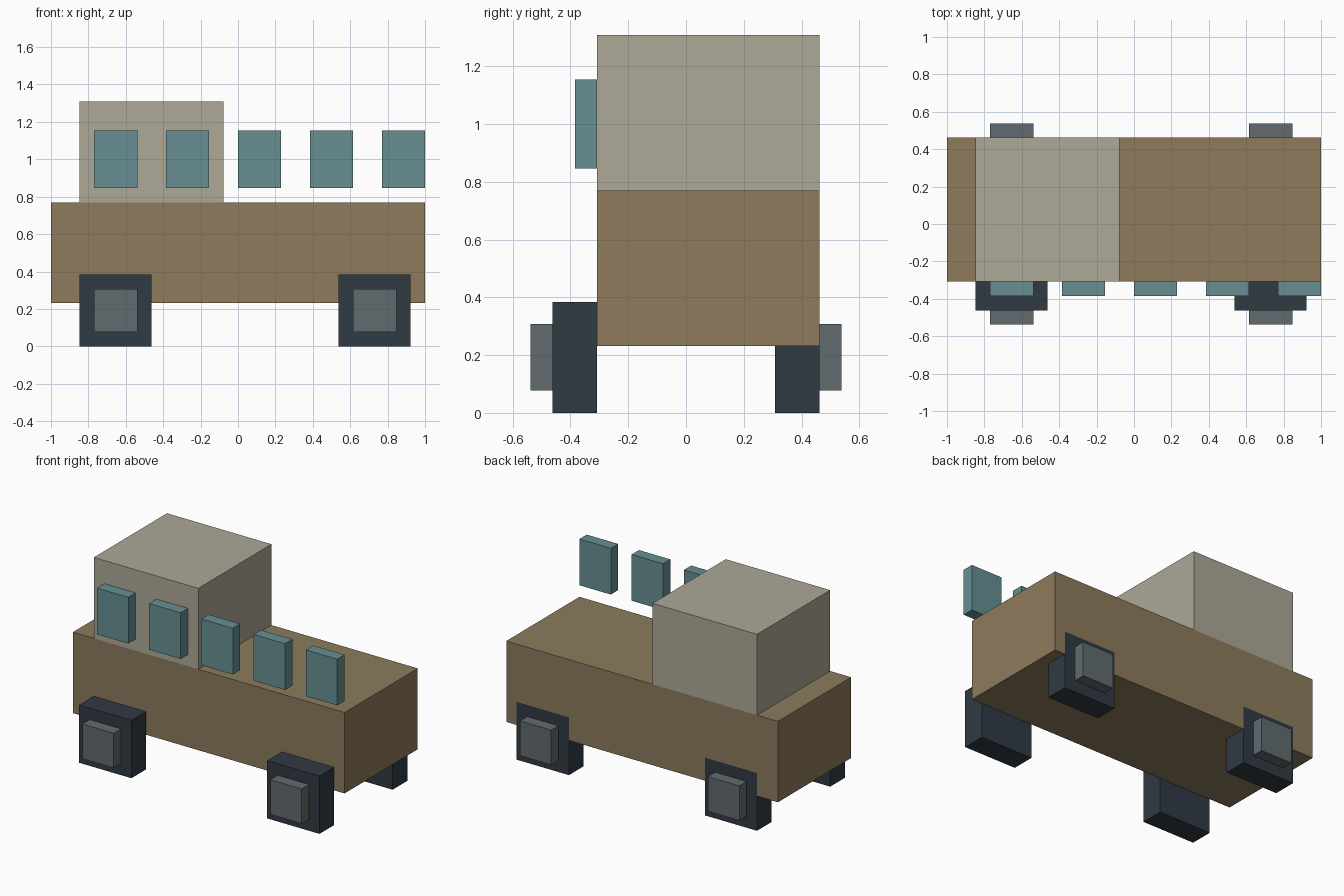
import bpy
import bmesh
from mathutils import Vector

if "Cube" in bpy.data.objects:
    bpy.data.objects.remove(bpy.data.objects["Cube"])

U = 1 / 13  # block grid unit: the vehicle is 26 blocks long


def material(name, rgb):
    m = bpy.data.materials.new(name)
    m.diffuse_color = (*rgb, 1)
    m.use_nodes = True
    m.node_tree.nodes["Principled BSDF"].inputs["Base Color"].default_value = m.diffuse_color
    return m


BROWN = material("brown_paint", (0.266, 0.198, 0.107))
CREAM = material("cream_paint", (0.418, 0.392, 0.310))
GLASS = material("teal_glass", (0.136, 0.275, 0.292))
RUBBER = material("dark_rubber", (0.030, 0.042, 0.056))
METAL = material("hub_metal", (0.119, 0.147, 0.156))


def box(name, x, y, z, mat=None):
    """Box from (min, max) ranges in block units."""
    lo, hi = (Vector(c) * U for c in zip(x, y, z))
    bm = bmesh.new()
    bmesh.ops.create_cube(bm, size=1)
    bmesh.ops.scale(bm, vec=hi - lo, verts=bm.verts)
    mesh = bpy.data.meshes.new(name)
    bm.to_mesh(mesh)
    bm.free()
    if mat:
        mesh.materials.append(mat)
    obj = bpy.data.objects.new(name, mesh)
    obj.location = (lo + hi) / 2
    bpy.context.collection.objects.link(obj)
    return obj


# Body and cabin
body = box("body", (-13, 13), (-4, 6), (3, 10), BROWN)
box("cabin", (-11, -1), (-4, 6), (10, 17), CREAM)

# Row of windows along the front side
for i in range(5):
    x = -10 + 5 * i
    box(f"window_{i + 1}", (x, x + 3), (-5, -4), (11, 15), GLASS)

# Wheels and hubs; the back pair is recessed into arches cut in the body
for end, x in (("left", -11), ("right", 7)):
    for side, wheel_y, hub_y in (("front", (-6, -4), (-7, -6)),
                                 ("back", (4, 6), (6, 7))):
        box(f"{side}_{end}_wheel", (x, x + 5), wheel_y, (0, 5), RUBBER)
        box(f"{side}_{end}_hub", (x + 1, x + 4), hub_y, (1, 4), METAL)

    cutter = box(f"{end}_arch_cutter", (x, x + 5), (4, 8), (1, 5), BROWN)
    cutter.hide_render = True
    cutter.hide_viewport = True
    cutter.display_type = 'WIRE'
    arch = body.modifiers.new(f"{end}_wheel_arch", 'BOOLEAN')
    arch.operation = 'DIFFERENCE'
    arch.solver = 'EXACT'
    arch.object = cutter
